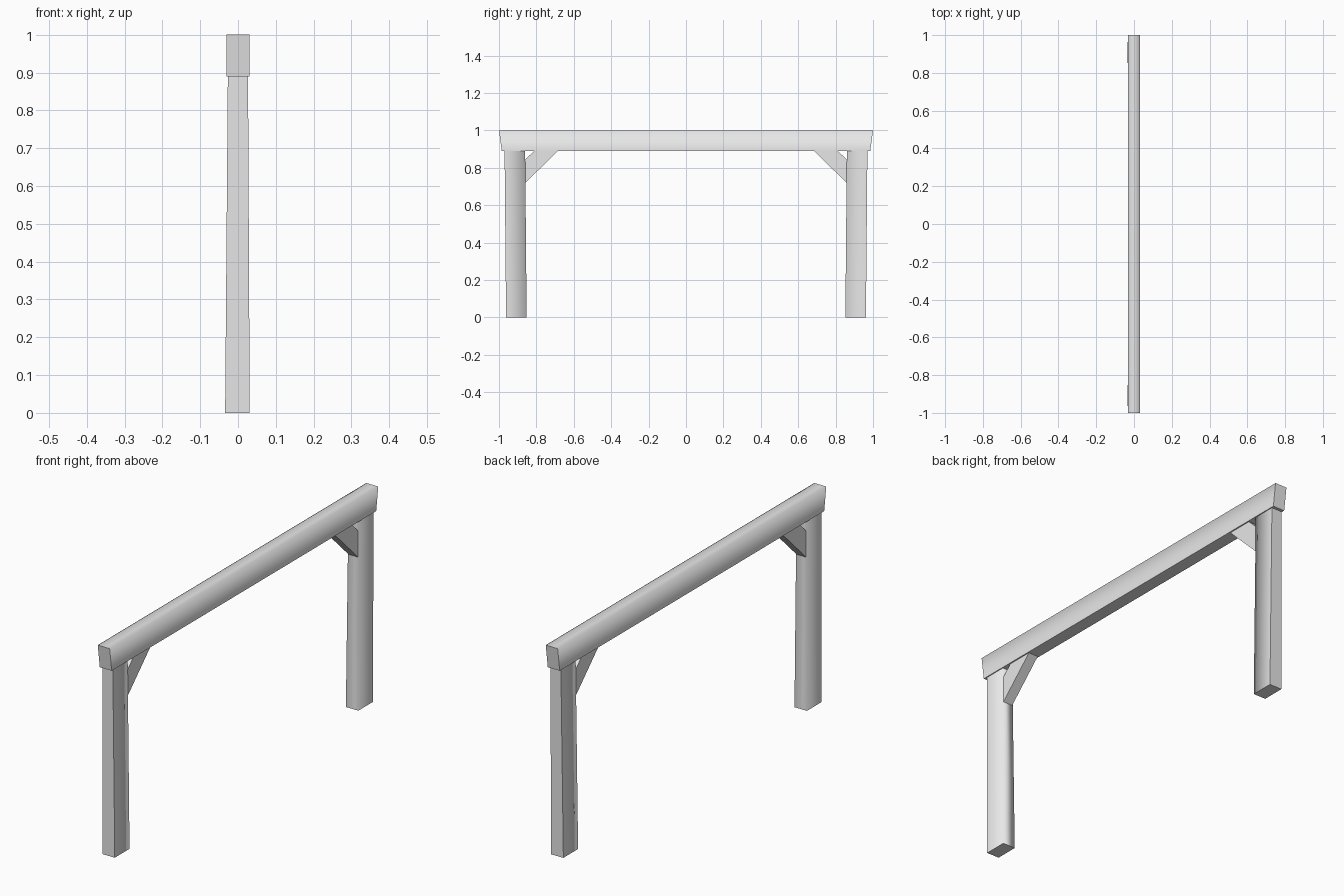
import bpy
import bmesh

cube = bpy.data.objects.get("Cube")
if cube:
    bpy.data.objects.remove(cube, do_unlink=True)

grey = bpy.data.materials.new("plain grey")
grey.use_nodes = True
grey.diffuse_color = (0.8, 0.8, 0.8, 1)
grey.node_tree.nodes["Principled BSDF"].inputs["Base Color"].default_value = (0.8, 0.8, 0.8, 1)


def timber(name, outline, x_range, is_soft):
    """Extrude a y-z outline across x; x_range(z) gives the two sides."""
    bm = bmesh.new()
    sides = [[bm.verts.new((x_range(z)[s], y, z)) for y, z in outline] for s in (0, 1)]
    bm.faces.new(sides[0])
    bm.faces.new(sides[1][::-1])
    n = len(outline)
    for i in range(n):
        j = (i + 1) % n
        bm.faces.new((sides[0][j], sides[0][i], sides[1][i], sides[1][j]))
    bmesh.ops.recalc_face_normals(bm, faces=bm.faces)
    for f in bm.faces:
        f.smooth = True
    # Only the chosen long edges are shaded softly
    for e in bm.edges:
        along_x = abs(e.verts[0].co.x - e.verts[1].co.x) > 0.02
        e.smooth = not along_x and is_soft(*[v.co for v in e.verts])
    mesh = bpy.data.meshes.new(name)
    bm.to_mesh(mesh)
    bm.free()
    mesh.materials.append(grey)
    obj = bpy.data.objects.new(name, mesh)
    bpy.context.collection.objects.link(obj)


# Top beam with undercut ends
timber("top_beam",
       [(-1, 1), (1, 1), (0.985, 0.89), (-0.985, 0.89)],
       lambda z: (-0.031, 0.031),
       lambda a, b: min(a.z, b.z) > 0.95)

for label, s in (("front", -1), ("back", 1)):
    # Post, slightly wider at the foot and leaning outwards
    timber(label + "_post",
           [(s * 0.852, 0), (s * 0.962, 0), (s * 0.97, 0.892), (s * 0.86, 0.892)],
           lambda z: (-0.034 + 0.008 * z, 0.031 - 0.005 * z),
           lambda a, b: max(abs(a.y), abs(b.y)) < 0.9)
    # Diagonal corner brace, cut flush against post and beam
    timber(label + "_brace",
           [(s * 0.861, 0.717), (s * 0.683, 0.892), (s * 0.81, 0.892), (s * 0.861, 0.842)],
           lambda z: (-0.025, 0.025),
           lambda a, b: False)
